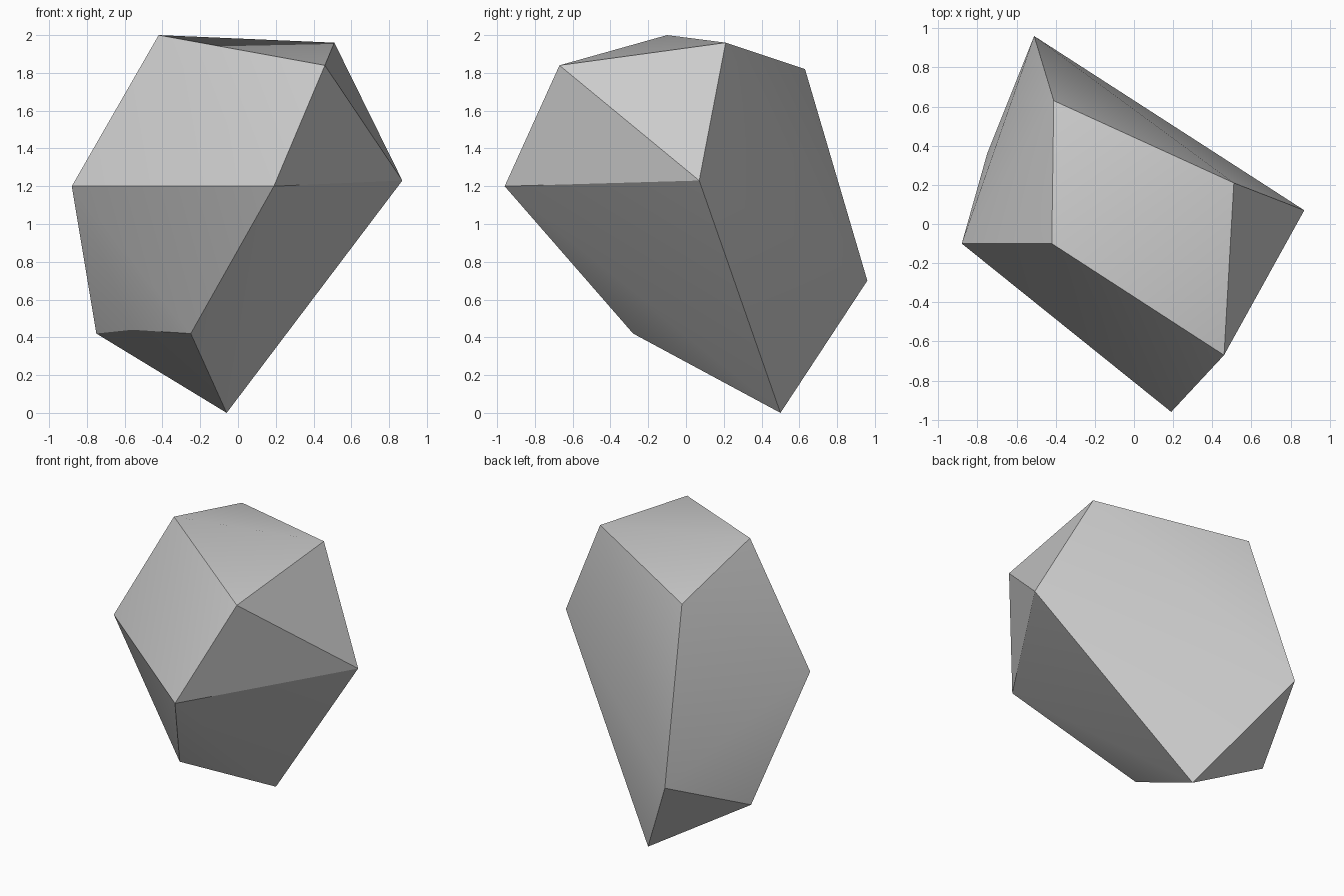
import bpy
import bmesh

default_cube = bpy.data.objects.get("Cube")
if default_cube:
    bpy.data.objects.remove(default_cube, do_unlink=True)


def make_material(name, colour):
    material = bpy.data.materials.new(name)
    material.use_nodes = True
    material.diffuse_color = colour
    material.node_tree.nodes["Principled BSDF"].inputs["Base Color"].default_value = colour
    return material


# Corners of the faceted stone, from the crown down to the tip
crown = [(-0.42, -0.10, 2.00), (0.51, 0.21, 1.96), (0.46, -0.67, 1.84), (-0.41, 0.63, 1.82)]
girdle = [(0.87, 0.07, 1.23), (0.19, -0.96, 1.20), (-0.88, -0.10, 1.20), (-0.51, 0.96, 0.70)]
base = [(-0.75, 0.36, 0.42), (-0.56, 0.04, 0.44), (-0.25, -0.28, 0.42), (-0.06, 0.50, 0.00)]

# Wrap the corners in a convex shell
bm = bmesh.new()
for corner in crown + girdle + base:
    bm.verts.new(corner)
bmesh.ops.convex_hull(bm, input=bm.verts)
bmesh.ops.recalc_face_normals(bm, faces=bm.faces)

mesh = bpy.data.meshes.new("rock")
bm.to_mesh(mesh)
bm.free()
mesh.materials.append(make_material("stone grey", (0.6, 0.6, 0.6, 1.0)))

rock = bpy.data.objects.new("rock", mesh)
bpy.context.collection.objects.link(rock)

# Soft shading across each broad facet, crisp edges between facets
bpy.ops.object.select_all(action="DESELECT")
rock.select_set(True)
bpy.context.view_layer.objects.active = rock
bpy.ops.object.shade_smooth_by_angle(angle=0.5236)
